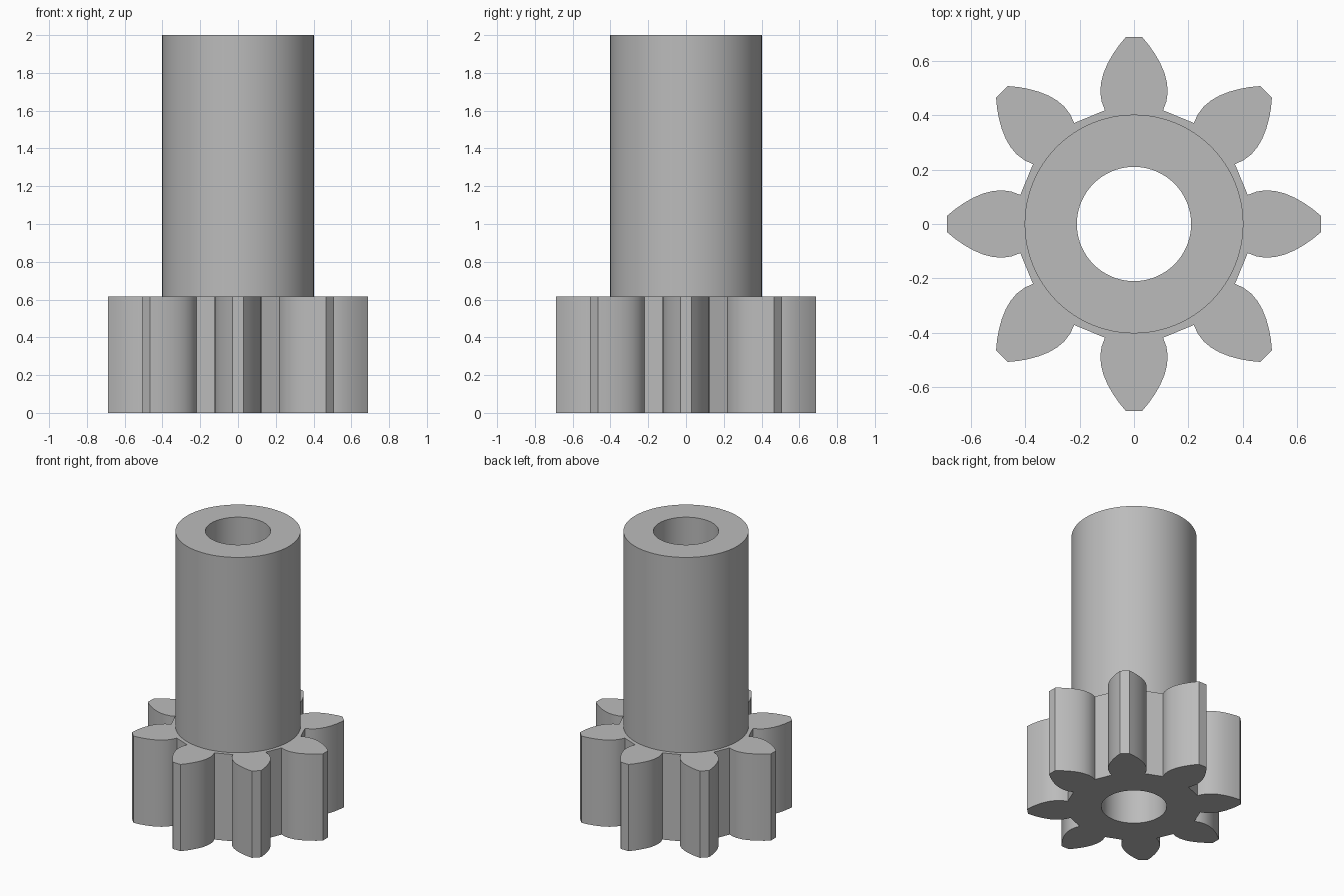
import bpy, bmesh
from math import sin, cos, tau, radians

cube = bpy.data.objects.get("Cube")
if cube:
    bpy.data.objects.remove(cube, do_unlink=True)

TEETH = 8
GEAR_TOP, SHAFT_TOP = 0.615, 2.0
SHAFT_R, BORE_R = 0.402, 0.21
SEGMENTS = 96

# Half of one tooth, from root to tip: (sideways, outwards)
FLANK = [(0.107, 0.418), (0.119, 0.45), (0.124, 0.485), (0.121, 0.52),
         (0.112, 0.555), (0.097, 0.59), (0.077, 0.625), (0.055, 0.657),
         (0.03, 0.687)]

metal = bpy.data.materials.new("grey metal")
metal.use_nodes = True
colour = (0.5, 0.5, 0.5, 1)
metal.diffuse_color = colour
metal.node_tree.nodes["Principled BSDF"].inputs["Base Color"].default_value = colour


def circle(radius):
    return [(radius * cos(tau * i / SEGMENTS), radius * sin(tau * i / SEGMENTS))
            for i in range(SEGMENTS)]


def gear_outline():
    tooth = [(-s, r) for s, r in FLANK] + [(s, r) for s, r in reversed(FLANK)]
    points = []
    for t in range(TEETH):
        a = -tau * t / TEETH
        points += [(x * cos(a) - y * sin(a), x * sin(a) + y * cos(a))
                   for x, y in tooth]
    return points


bm = bmesh.new()


def ring(points, z):
    verts = [bm.verts.new((x, y, z)) for x, y in points]
    for a, b in zip(verts, verts[1:] + verts[:1]):
        bm.edges.new((a, b))
    return verts


def wall(low, high):
    n = len(low)
    for i in range(n):
        j = (i + 1) % n
        bm.faces.new((low[i], low[j], high[j], high[i]))


def cap(outer, inner):
    edges = [bm.edges.get((a, b)) for loop in (outer, inner)
             for a, b in zip(loop, loop[1:] + loop[:1])]
    bmesh.ops.triangle_fill(bm, edges=edges, use_beauty=True)


# Toothed base, shaft and through bore as one closed solid
gear_low, gear_high = ring(gear_outline(), 0), ring(gear_outline(), GEAR_TOP)
shaft_low, shaft_high = ring(circle(SHAFT_R), GEAR_TOP), ring(circle(SHAFT_R), SHAFT_TOP)
bore_low, bore_high = ring(circle(BORE_R), 0), ring(circle(BORE_R), SHAFT_TOP)

wall(gear_low, gear_high)
wall(shaft_low, shaft_high)
wall(bore_low, bore_high)
cap(gear_low, bore_low)
cap(gear_high, shaft_low)
cap(shaft_high, bore_high)
bmesh.ops.recalc_face_normals(bm, faces=bm.faces[:])

mesh = bpy.data.meshes.new("pinion_with_shaft")
bm.to_mesh(mesh)
bm.free()
mesh.materials.append(metal)
pinion = bpy.data.objects.new("pinion_with_shaft", mesh)
bpy.context.collection.objects.link(pinion)

# Smooth round surfaces, crisp corners
bpy.ops.object.select_all(action="DESELECT")
pinion.select_set(True)
bpy.context.view_layer.objects.active = pinion
bpy.ops.object.shade_smooth_by_angle(angle=radians(30))
